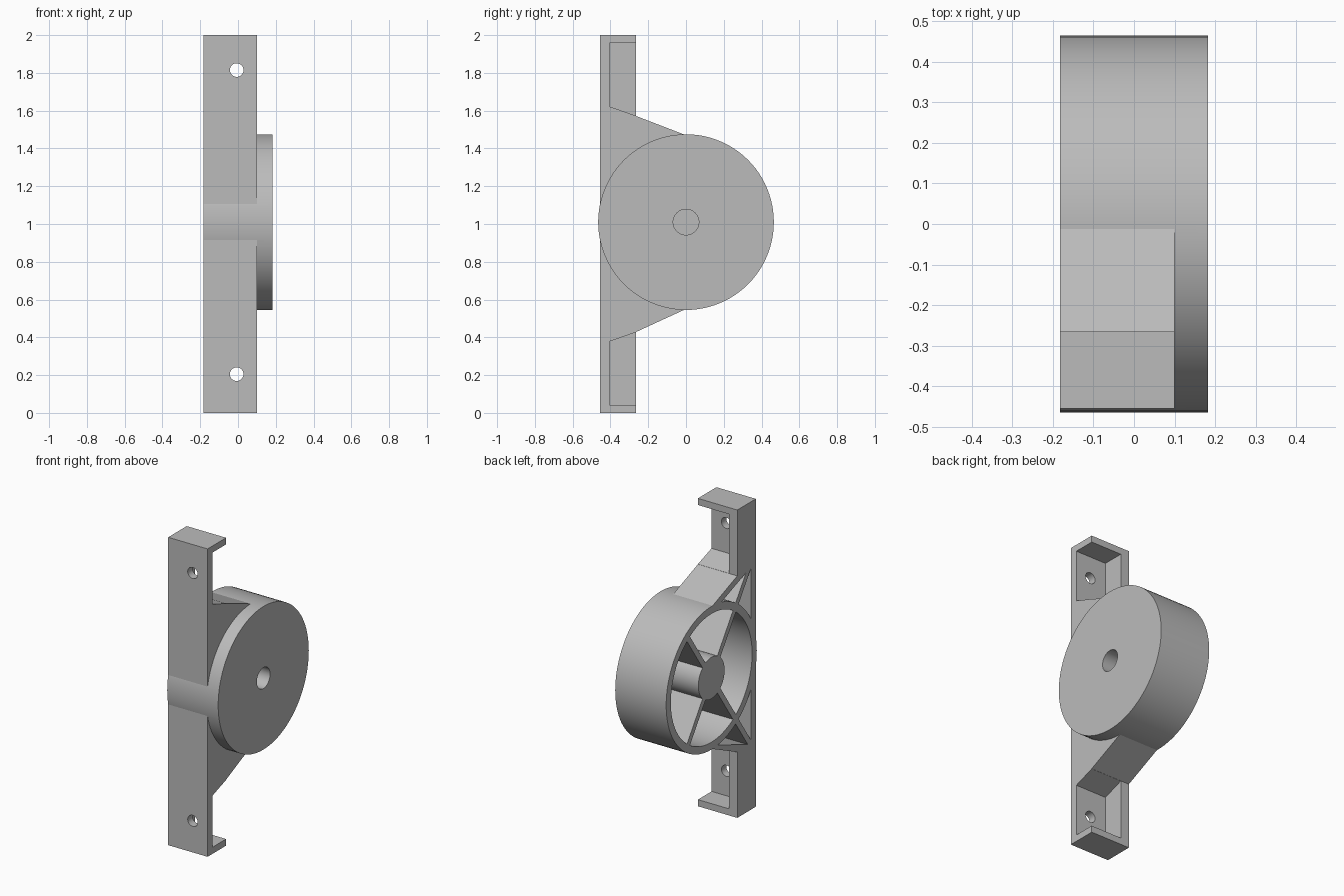
import bpy, bmesh, math
from mathutils import Matrix, Vector

if "Cube" in bpy.data.objects:
    bpy.data.objects.remove(bpy.data.objects["Cube"], do_unlink=True)

HALF = 0.183                 # half depth along x
OUT = HALF + 0.1             # overshoot for clean cuts
AXIS_Z = 1.01                # drum axis height
DRUM_R, INNER_R, HUB_R, BORE_R = 0.465, 0.417, 0.135, 0.068
PLATE_X = 0.1                # closed face of the bracket
FRONT, PLATE_BACK, LIP = -0.455, -0.405, -0.265


def finish(name, bm):
    bmesh.ops.recalc_face_normals(bm, faces=bm.faces)
    mesh = bpy.data.meshes.new(name)
    bm.to_mesh(mesh)
    bm.free()
    obj = bpy.data.objects.new(name, mesh)
    bpy.context.collection.objects.link(obj)
    return obj


def prism(name, profile, x0, x1):
    """Extrude a (y, z) profile along x."""
    bm = bmesh.new()
    face = bm.faces.new([bm.verts.new((x0, y, z)) for y, z in profile])
    new = bmesh.ops.extrude_face_region(bm, geom=[face])["geom"]
    verts = [v for v in new if isinstance(v, bmesh.types.BMVert)]
    bmesh.ops.translate(bm, verts=verts, vec=(x1 - x0, 0, 0))
    return finish(name, bm)


def cylinder(name, radius, start, end, segments=96):
    a, b = Vector(start), Vector(end)
    turn = (b - a).to_track_quat('Z', 'Y').to_matrix().to_4x4()
    bm = bmesh.new()
    bmesh.ops.create_cone(bm, cap_ends=True, segments=segments,
                          radius1=radius, radius2=radius, depth=(b - a).length,
                          matrix=Matrix.Translation((a + b) / 2) @ turn)
    return finish(name, bm)


def drum_cylinder(name, radius, x0, x1, segments=96):
    return cylinder(name, radius, (x0, 0, AXIS_Z), (x1, 0, AXIS_Z), segments)


def combine(target, tool, operation='DIFFERENCE'):
    mod = target.modifiers.new(tool.name, 'BOOLEAN')
    mod.operation, mod.solver, mod.object = operation, 'EXACT', tool
    bpy.context.view_layer.objects.active = target
    bpy.ops.object.modifier_apply(modifier=mod.name)
    bpy.data.objects.remove(tool, do_unlink=True)


def rib(angle):
    """Thin web through the drum axis."""
    bm = bmesh.new()
    bmesh.ops.create_cube(bm, size=1, matrix=Matrix.Translation((0, 0, AXIS_Z))
                          @ Matrix.Rotation(angle, 4, 'X')
                          @ Matrix.Diagonal((1, 1.8, 0.036, 1)))
    return finish("rib", bm)


def cut_around_ribs(target, cutter):
    for side in (-1, 1):
        combine(cutter, rib(side * math.radians(55.5)))
    combine(target, cutter)


# Bracket silhouette with sloping gussets, joined to the drum
body = prism("mounting_bracket",
             [(FRONT, 0), (LIP, 0), (LIP, 0.428), (0, 0.55),
              (0, 1.47), (LIP, 1.572), (LIP, 2), (FRONT, 2)], -OUT, PLATE_X)
combine(body, drum_cylinder("drum", DRUM_R, -OUT, HALF), 'UNION')
combine(body, prism("trim", [(-1, -1), (1, -1), (1, 3), (-1, 3)], -1, -HALF))

# End channels and gusset pockets, above and below
for side in (-1, 1):
    def at(height):
        return 1 + side * height

    combine(body, prism("end_channel",
                        [(PLATE_BACK, at(0.957)), (PLATE_BACK, at(0.622)),
                         (LIP, at(0.573)), (-0.2, at(0.6)), (-0.2, at(0.957))],
                        -0.122, OUT))
    pocket = prism("gusset_pocket",
                   [(PLATE_BACK, at(0.03)), (PLATE_BACK, at(0.577)),
                    (0, at(0.425)), (0, at(0.03))], -OUT, 0.055)
    combine(pocket, drum_cylinder("drum_wall", DRUM_R, -0.5, 0.5))
    cut_around_ribs(body, pocket)

    # Screw holes
    z = AXIS_Z + side * 0.805
    combine(body, cylinder("screw_hole", 0.036, (-0.007, -0.6, z), (-0.007, -0.3, z), 48))

# Drum cavity, leaving the hub and crossed ribs standing
cavity = drum_cylinder("cavity", INNER_R, -OUT, 0.135)
combine(cavity, drum_cylinder("hub", HUB_R, -0.5, 0.5, 64))
cut_around_ribs(body, cavity)

# Blind bore in the closed face
combine(body, drum_cylinder("bore", BORE_R, -0.13, OUT, 48))

# Plain grey finish
grey = bpy.data.materials.new("plain_grey")
grey.use_nodes = True
colour = (0.5, 0.5, 0.5, 1)
grey.diffuse_color = colour
grey.node_tree.nodes["Principled BSDF"].inputs["Base Color"].default_value = colour
body.data.materials.clear()
body.data.materials.append(grey)
for poly in body.data.polygons:
    poly.material_index = 0

bpy.ops.object.select_all(action='DESELECT')
body.select_set(True)
bpy.context.view_layer.objects.active = body
bpy.ops.object.shade_smooth_by_angle(angle=math.radians(10))
